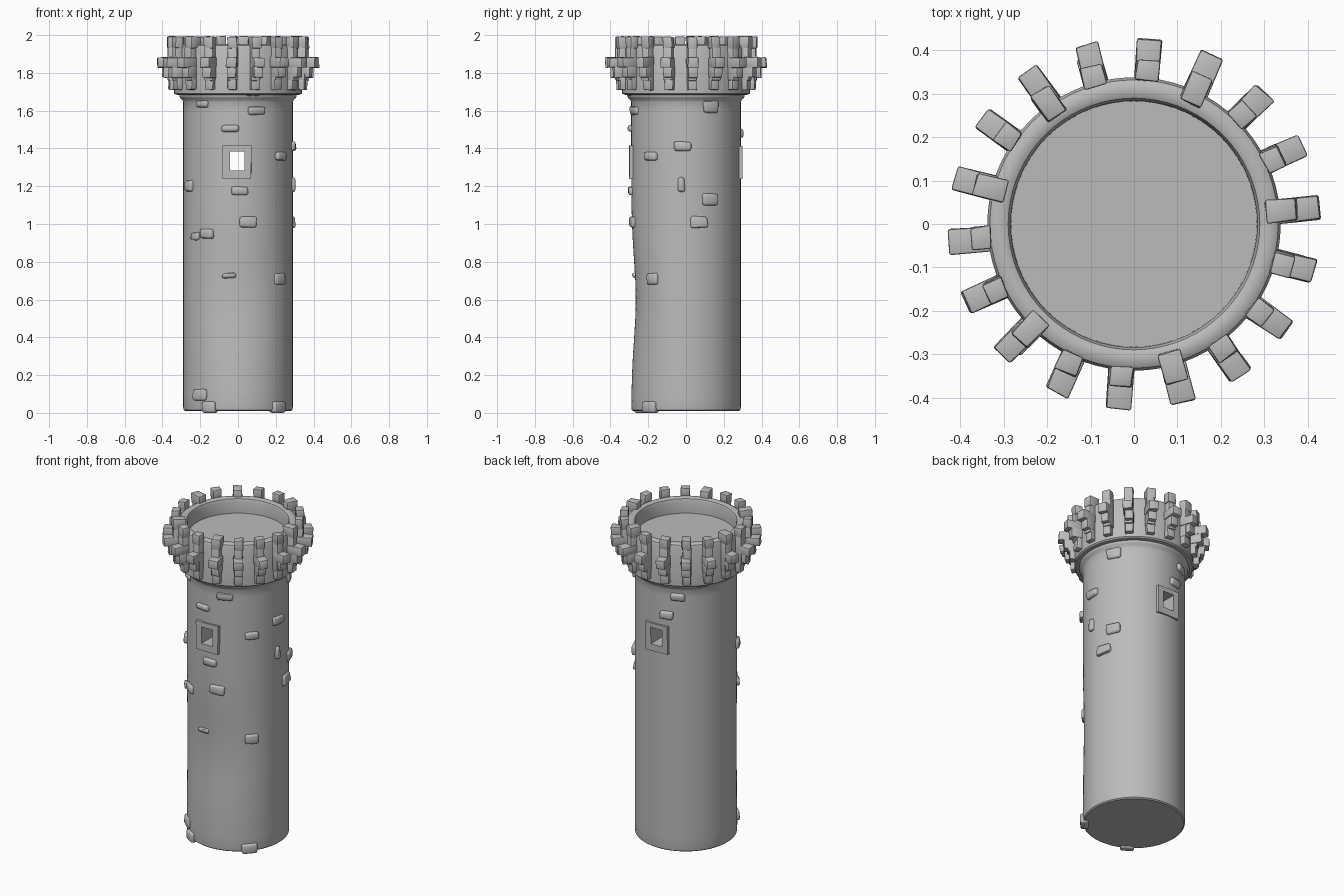
import bpy, bmesh, math, random
from mathutils import Matrix, Vector

random.seed(4)
if "Cube" in bpy.data.objects:
    bpy.data.objects.remove(bpy.data.objects["Cube"])

stone_grey = bpy.data.materials.new("stone_grey")
stone_grey.use_nodes = True
COLOUR = (0.5, 0.5, 0.5, 1)
stone_grey.diffuse_color = COLOUR
stone_grey.node_tree.nodes["Principled BSDF"].inputs["Base Color"].default_value = COLOUR


def make_object(name, bm, smooth=35):
    bmesh.ops.recalc_face_normals(bm, faces=bm.faces)
    mesh = bpy.data.meshes.new(name)
    bm.to_mesh(mesh)
    bm.free()
    mesh.materials.append(stone_grey)
    obj = bpy.data.objects.new(name, mesh)
    bpy.context.collection.objects.link(obj)
    bpy.ops.object.select_all(action="DESELECT")
    obj.select_set(True)
    bpy.context.view_layer.objects.active = obj
    if smooth:
        bpy.ops.object.shade_smooth_by_angle(angle=math.radians(smooth))
    return obj


def add_block(bm, low, high, place=Matrix(), jitter=0.0, bevel=0.0):
    """Box between two corners, made irregular, softened and placed."""
    low, high = Vector(low), Vector(high)
    part = bmesh.new()
    bmesh.ops.create_cube(part, size=1)
    for v in part.verts:
        for i in range(3):
            v.co[i] = (low[i] + high[i]) / 2 + v.co[i] * (high[i] - low[i])
            v.co[i] += random.uniform(-jitter, jitter)
    if bevel:
        bmesh.ops.bevel(part, geom=part.edges[:], offset=bevel, segments=2,
                        profile=0.5, affect="EDGES", clamp_overlap=True)
    part.transform(place)
    mesh = bpy.data.meshes.new("temp")
    part.to_mesh(mesh)
    part.free()
    bm.from_mesh(mesh)
    bpy.data.meshes.remove(mesh)


def dent(angle, z):
    """Depth of the worn hollow low on the front of the wall."""
    return 0.024 * max(0, -math.sin(angle)) ** 2 * math.exp(-((z - 0.6) / 0.3) ** 2)


def around(degrees, radius=0, z=0):
    """Places a part so that its x axis points away from the tower."""
    turn = Matrix.Rotation(math.radians(degrees), 4, "Z")
    return turn @ Matrix.Translation((radius, 0, z))


# Tower: one turned profile for shaft, flare, parapet and sunken floor
profile = [(0, 0.01), (0.28, 0.01), (0.288, 0.016), (0.29, 0.03)]
profile += [(0.29, 0.1 * i) for i in range(1, 17)]
profile += [(0.29, 1.645), (0.296, 1.658), (0.306, 1.668), (0.31, 1.675), (0.31, 1.683),
            (0.33, 1.685), (0.338, 1.692), (0.338, 1.93), (0.332, 1.945), (0.32, 1.952),
            (0.30, 1.952), (0.29, 1.947), (0.284, 1.93), (0.283, 1.86), (0, 1.86)]
bm = bmesh.new()
points = [bm.verts.new((r, 0, z)) for r, z in profile]
edges = [bm.edges.new(pair) for pair in zip(points, points[1:])]
bmesh.ops.spin(bm, geom=points + edges, axis=(0, 0, 1), cent=(0, 0, 0),
               angle=math.tau, steps=72, use_duplicate=False)
bmesh.ops.remove_doubles(bm, verts=bm.verts[:], dist=0.0001)
for v in bm.verts:
    if v.co.xy.length > 0.28 and v.co.z < 1.65:
        v.co.y += dent(math.atan2(v.co.y, v.co.x), v.co.z)
tower = make_object("tower", bm)

# Window surrounds, front and back
bm = bmesh.new()
for side in (-1, 1):
    near, far = sorted((side * 0.25, side * 0.299))
    add_block(bm, (-0.08, near, 1.24), (0.07, far, 1.415), jitter=0.002)
surrounds = make_object("window_surrounds", bm, 0)

# Window opening running right through
bm = bmesh.new()
add_block(bm, (-0.042, -0.5, 1.282), (0.034, 0.5, 1.385))
cutter = make_object("window_cutter", bm, 0)
cutter.hide_render = True
for obj in (tower, surrounds):
    cut = obj.modifiers.new("window", "BOOLEAN")
    cut.object = cutter
    cut.operation = "DIFFERENCE"
    cut.solver = "EXACT"
    # keep the cut ahead of the smoothing
    obj.modifiers.move(len(obj.modifiers) - 1, 0)
    bpy.context.view_layer.objects.active = obj
    bpy.ops.object.modifier_apply(modifier=cut.name)
bpy.data.objects.remove(cutter)

# Eighteen battlement brackets: post, long arm, shorter arm, foot
bm = bmesh.new()
for i in range(18):
    place = around(5.3 + 20 * i)
    inner = random.choice((0.305, 0.33, 0.33))
    for start, reach, bottom, top, half in (
            (0.325, 0.375, 1.76, 1.94, 0.024),
            (inner, 0.377, 1.93, 1.993, 0.026),
            (0.33, 0.428, 1.828, 1.882, 0.028),
            (0.33, 0.400, 1.775, 1.835, 0.025),
            (0.33, 0.368, 1.71, 1.78, 0.024)):
        shift = random.uniform(-0.003, 0.003)
        add_block(bm, (start, shift - half, bottom), (reach, shift + half, top),
                  place, jitter=0.003, bevel=0.005)
make_object("battlement_brackets", bm)

# Loose stones standing proud of the wall: angle, height, width, tallness
stones = [
    (-131, 1.635, 8, 4), (-70, 1.6, 9, 4), (-75, 1.69, 8, 3), (-98, 1.505, 9, 4),
    (-39, 1.36, 8, 4), (-88, 1.175, 9, 4), (-152, 1.2, 7, 6), (-79, 1.01, 9, 6),
    (-125, 0.95, 8, 5), (-141, 0.935, 6, 4), (-100, 0.725, 7, 3), (-39, 0.71, 8, 6),
    (-134, 0.095, 9, 6), (-122, 0.03, 8, 6), (-42, 0.03, 9, 6), (27, 1.62, 9, 6),
    (-4, 1.41, 9, 5), (-5, 1.21, 4, 8), (26, 1.13, 9, 6), (14, 1.01, 9, 6),
    (116, 1.6, 8, 5), (103, 1.48, 8, 5), (143, 1.68, 7, 3)]
bm = bmesh.new()
for angle, z, width, tall in stones:
    radius = 0.287 - dent(math.radians(angle), z) + (0.012 if z > 1.65 else 0)
    w, h = width / 200, tall / 200
    add_block(bm, (-0.03, -w, -h), (0.018, w, h), around(angle, radius, z),
              jitter=0.005 if z > 0.05 else 0, bevel=0.012)
make_object("wall_stones", bm, 50)
